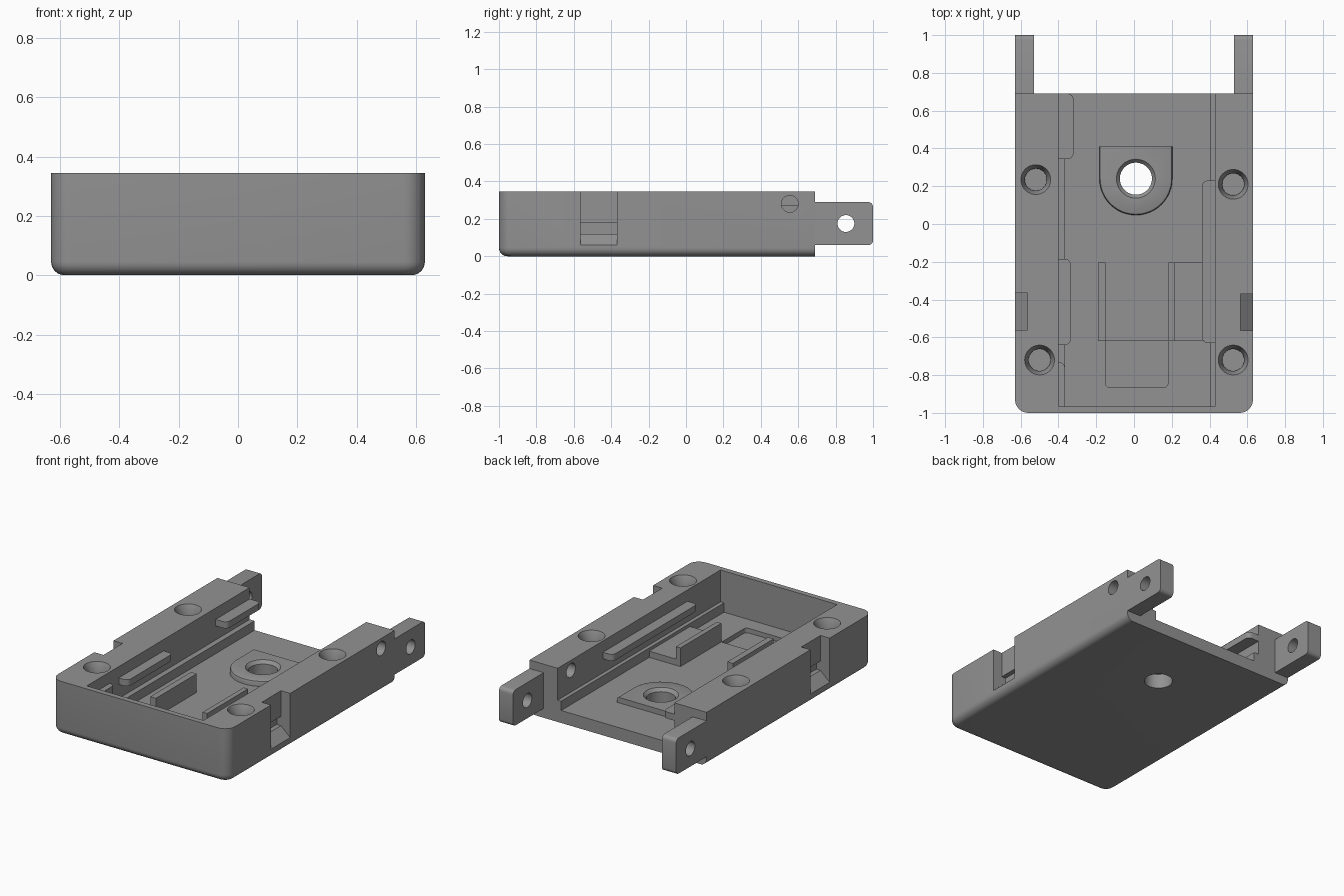
import bpy, bmesh, math
from mathutils import Matrix, Vector

if "Cube" in bpy.data.objects:
    bpy.data.objects.remove(bpy.data.objects["Cube"])

grey = bpy.data.materials.new("mid_grey")
grey.diffuse_color = (0.29, 0.29, 0.29, 1)
grey.use_nodes = True
grey.node_tree.nodes["Principled BSDF"].inputs["Base Color"].default_value = grey.diffuse_color


def finish(name, bm):
    bmesh.ops.recalc_face_normals(bm, faces=bm.faces)
    me = bpy.data.meshes.new(name)
    bm.to_mesh(me)
    bm.free()
    ob = bpy.data.objects.new(name, me)
    bpy.context.collection.objects.link(ob)
    me.materials.append(grey)
    return ob


def box_bm(x0, x1, y0, y1, z0, z1):
    bm = bmesh.new()
    bmesh.ops.create_cube(bm, size=1)
    for v in bm.verts:
        v.co = Vector(((x0, x1)[v.co.x > 0], (y0, y1)[v.co.y > 0], (z0, z1)[v.co.z > 0]))
    return bm


def bevel(bm, rule, offset, segments=5):
    # Round every edge whose midpoint and direction satisfy the rule
    edges = []
    for e in bm.edges:
        a, b = e.verts[0].co, e.verts[1].co
        if rule((a + b) / 2, (b - a).normalized()):
            edges.append(e)
    bmesh.ops.bevel(bm, geom=edges, offset=offset, segments=segments,
                    profile=0.5, affect='EDGES', clamp_overlap=True)


def box(name, *dims):
    return finish(name, box_bm(*dims))


def cone(name, centre, r_low, r_high, depth, axis='Z'):
    bm = bmesh.new()
    rot = Matrix.Rotation(math.pi / 2, 4, 'Y') if axis == 'X' else Matrix()
    bmesh.ops.create_cone(bm, cap_ends=True, segments=40, radius1=r_low, radius2=r_high,
                          depth=depth, matrix=Matrix.Translation(centre) @ rot)
    return finish(name, bm)


def prism(name, pts, direction):
    # Extrude a closed profile
    bm = bmesh.new()
    f = bm.faces.new([bm.verts.new(p) for p in pts])
    r = bmesh.ops.extrude_face_region(bm, geom=[f])
    bmesh.ops.translate(bm, vec=direction, verts=[g for g in r["geom"] if isinstance(g, bmesh.types.BMVert)])
    return finish(name, bm)


def cut(ob, cutters):
    for c in cutters:
        m = ob.modifiers.new("cut", 'BOOLEAN')
        m.operation, m.object, m.solver = 'DIFFERENCE', c, 'EXACT'
    deps = bpy.context.evaluated_depsgraph_get()
    me = bpy.data.meshes.new_from_object(ob.evaluated_get(deps))
    ob.modifiers.clear()
    ob.data = me
    for c in cutters:
        bpy.data.objects.remove(c)


def smooth(ob):
    bpy.ops.object.select_all(action='DESELECT')
    ob.select_set(True)
    bpy.context.view_layer.objects.active = ob
    bpy.ops.object.shade_smooth_by_angle(angle=math.radians(30))


W, TOP, BACK, FLOOR = 0.63, 0.345, 0.69, 0.08
HOLE = (0.01, 0.24)

# Tray body with rounded front corners and bottom edges
bm = box_bm(-W, W, -1, BACK, 0, TOP)
bevel(bm, lambda m, d: abs(d.z) > 0.9 and m.y < -0.5, 0.07, 6)
bevel(bm, lambda m, d: m.z < 0.001 and m.y < BACK - 0.01, 0.045, 6)
tray = finish("tray_body", bm)

# Cavity with a low side ledge, shallow front pocket
cuts = [box("upper_cavity", -0.40, 0.43, -0.965, 1.2, 0.14, 0.6),
        box("lower_cavity", -0.365, 0.405, -0.965, 1.2, FLOOR, 0.6)]
bm = box_bm(-0.15, 0.18, -0.865, -0.62, 0.05, 0.2)
bevel(bm, lambda m, d: abs(d.z) > 0.9 and m.y < -0.8, 0.02, 3)
cuts.append(finish("floor_pocket", bm))

# Blind tapered screw holes in the wall tops
for x, y in ((-0.52, 0.235), (0.525, 0.21), (-0.5, -0.72), (0.525, -0.72)):
    cuts.append(cone("screw_taper", (x, y, TOP - 0.02), 0.058, 0.083, 0.06))
    cuts.append(cone("screw_bore", (x, y, TOP - 0.055), 0.058, 0.058, 0.05))

# Side latch notches with sloping foot and undercut
for s, y in ((1, -0.565), (-1, -0.56)):
    prof = [(0.7, 0.5), (0.565, 0.5), (0.565, 0.18), (0.535, 0.18),
            (0.535, 0.12), (0.565, 0.12), (W, 0.06), (0.7, 0.06)]
    cuts.append(prism("latch_notch", [(s * px, y, pz) for px, pz in prof], (0, 0.195, 0)))

# Cross hole in the right wall and central floor hole
cuts.append(cone("cross_hole", (0.55, 0.555, 0.28), 0.045, 0.045, 0.4, 'X'))
cuts.append(cone("floor_hole", (*HOLE, 0.1), 0.085, 0.085, 0.4))
cut(tray, cuts)
smooth(tray)

# U-shaped pad around the floor hole, chamfered on its top rim
cx, cy = HOLE
R, H = 0.193, FLOOR + 0.035
arc = [(cx + R * math.cos(math.pi * (1 + i / 24)), cy - 0.0 + R * math.sin(math.pi * (1 + i / 24)))
       for i in range(25)]
outline = [(cx - R, 0.41)] + arc + [(cx + R, 0.41)]
bm = bmesh.new()
f = bm.faces.new([bm.verts.new((x, y, FLOOR - 0.01)) for x, y in outline])
r = bmesh.ops.extrude_face_region(bm, geom=[f])
bmesh.ops.translate(bm, vec=(0, 0, H - FLOOR + 0.01),
                    verts=[g for g in r["geom"] if isinstance(g, bmesh.types.BMVert)])
bevel(bm, lambda m, d: m.z > H - 0.001 and m.y < 0.405, 0.014, 2)
pad = finish("hole_pad", bm)
cut(pad, [cone("pad_bore", (cx, cy, 0.1), 0.085, 0.085, 0.4),
          cone("pad_countersink", (cx, cy, H), 0.085, 0.121, 0.04)])
smooth(pad)

# Hinge lugs at the back
for side, s in (("left", -1), ("right", 1)):
    x0, x1 = sorted((s * 0.53, s * W))
    bm = box_bm(x0, x1, BACK - 0.001, 1, 0.06, 0.29)
    bevel(bm, lambda m, d: abs(d.x) > 0.9 and m.y > 0.9, 0.025, 4)
    lug = finish(side + "_hinge_lug", bm)
    cut(lug, [cone("lug_hole", (s * 0.58, 0.855, 0.175), 0.045, 0.045, 0.4, 'X')])
    smooth(lug)

# Retaining bars on the inner walls, rounded at the free corners
for name, x0, x1, y0, y1, inner in (
        ("left_back_bar", -0.41, -0.32, 0.345, BACK, 1),
        ("left_front_bar", -0.41, -0.335, -0.64, -0.185, 1),
        ("right_bar", 0.36, 0.44, -0.63, 0.23, -1)):
    bm = box_bm(x0, x1, y0, y1, 0.23, 0.272)
    xi = x1 if inner > 0 else x0
    bevel(bm, lambda m, d: abs(d.z) > 0.9 and abs(m.x - xi) < 0.001, 0.03, 4)
    smooth(finish(name, bm))

# Corner filler at the front of the left wall
bm = box_bm(-0.41, -0.365, -0.97, -0.73, 0.13, 0.272)
bevel(bm, lambda m, d: abs(d.z) > 0.9 and m.x > -0.37 and m.y > -0.8, 0.035, 4)
smooth(finish("front_corner_filler", bm))

# Upright ribs on the floor and the platform beside them
box("left_rib", -0.19, -0.15, -0.62, -0.205, FLOOR - 0.01, 0.2)
box("right_rib", 0.183, 0.215, -0.62, -0.205, FLOOR - 0.01, 0.2)
box("side_platform", 0.21, 0.41, -0.62, -0.205, FLOOR - 0.01, 0.12)
